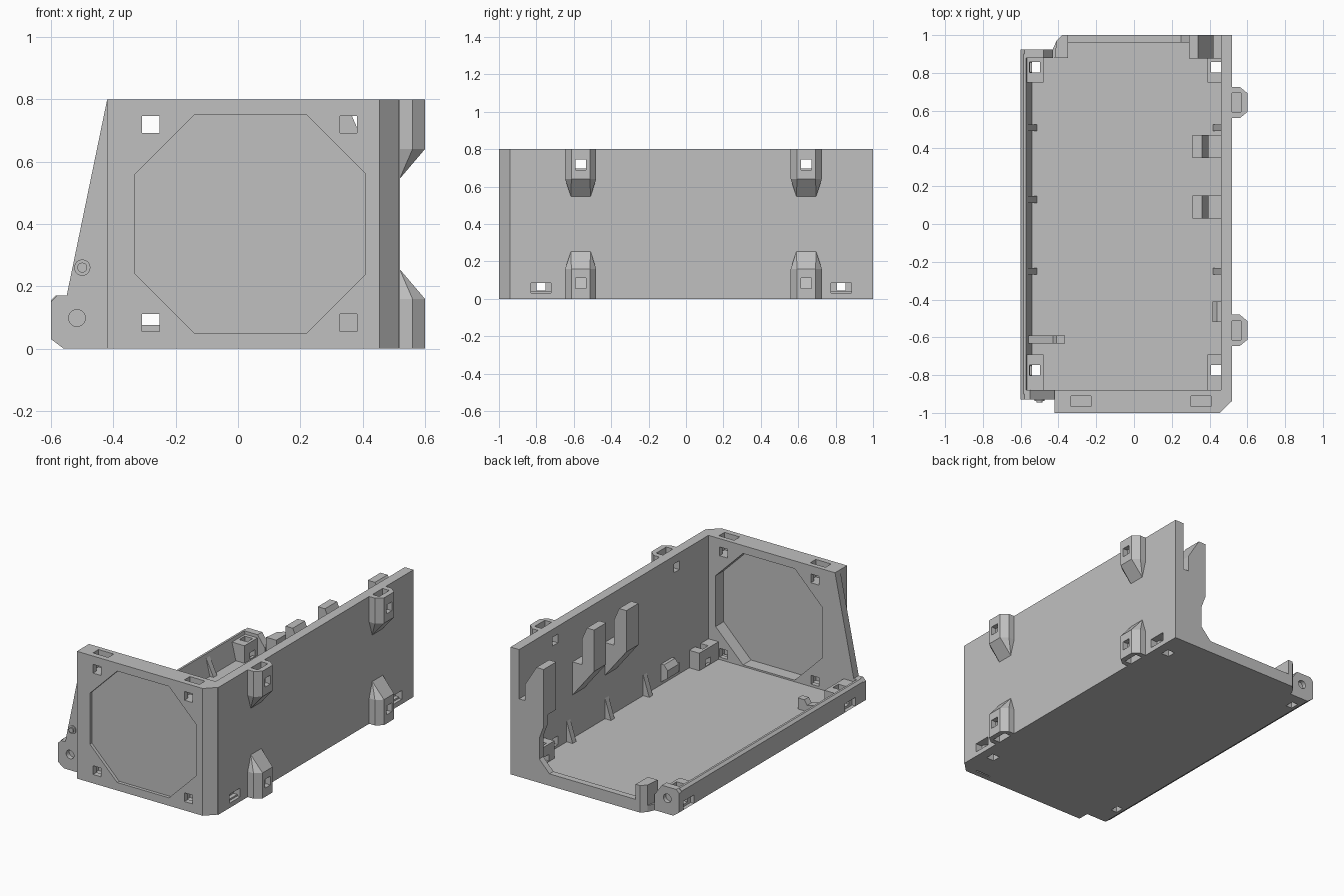
import bpy, bmesh, math
from mathutils import Vector

if "Cube" in bpy.data.objects:
    bpy.data.objects.remove(bpy.data.objects["Cube"])

grey = bpy.data.materials.new("plain_grey")
grey.use_nodes = True
colour = (0.53, 0.53, 0.53, 1)
grey.diffuse_color = colour
grey.node_tree.nodes["Principled BSDF"].inputs["Base Color"].default_value = colour


def make(name, bm):
    bmesh.ops.recalc_face_normals(bm, faces=bm.faces)
    mesh = bpy.data.meshes.new(name)
    bm.to_mesh(mesh)
    bm.free()
    mesh.materials.append(grey)
    ob = bpy.data.objects.new(name, mesh)
    bpy.context.collection.objects.link(ob)
    return ob


def prism(name, pts, axis, lo, hi):
    """Extrude a 2D outline along an axis: z takes (x, y), y takes (x, z)."""
    bm = bmesh.new()
    place = (lambda a, b: (a, b, lo)) if axis == "z" else (lambda a, b: (a, lo, b))
    face = bm.faces.new([bm.verts.new(place(a, b)) for a, b in pts])
    new = bmesh.ops.extrude_face_region(bm, geom=[face])["geom"]
    step = Vector((0, 0, hi - lo)) if axis == "z" else Vector((0, hi - lo, 0))
    bmesh.ops.translate(bm, vec=step, verts=[v for v in new if isinstance(v, bmesh.types.BMVert)])
    return make(name, bm)


def box(name, x0, x1, y0, y1, z0, z1):
    return prism(name, [(x0, y0), (x1, y0), (x1, y1), (x0, y1)], "z", z0, z1)


def disc(name, x, z, r, y0, y1):
    ring = [i * math.tau / 24 for i in range(24)]
    return prism(name, [(x + r * math.cos(a), z + r * math.sin(a)) for a in ring], "y", y0, y1)


def hull(name, pts):
    bm = bmesh.new()
    for p in pts:
        bm.verts.new(p)
    bmesh.ops.convex_hull(bm, input=bm.verts)
    bmesh.ops.dissolve_limit(bm, angle_limit=0.01, verts=bm.verts, edges=bm.edges)
    return make(name, bm)


def cut(ob, cutters):
    """Subtract the cutters from a part, bake the result and drop the cutters."""
    for c in cutters:
        c.hide_render = True
        m = ob.modifiers.new("cut", "BOOLEAN")
        m.operation, m.solver, m.object = "DIFFERENCE", "EXACT", c
    bpy.context.view_layer.update()
    baked = bpy.data.meshes.new_from_object(ob.evaluated_get(bpy.context.evaluated_depsgraph_get()))
    ob.modifiers.clear()
    ob.data = baked
    for c in cutters:
        bpy.data.objects.remove(c)


NUT_Y = (-0.775, 0.83)      # corner fastenings along the base
BOSS_Y = (-0.563, 0.643)    # outer bosses on the side wall
HOLE_X = (-0.28, 0.355)     # corner fastenings in the front wall
H = 0.0275                  # half width of the small square holes


def floor_holes():
    return [box("cutter", x - H, x + H, y - H, y + H, -0.1, 0.3)
            for x in (-0.525, 0.435) for y in NUT_Y]


def side_slots():
    out = []
    for y in NUT_Y:
        out.append(box("cutter", -0.7, 0.7, y - 0.024, y + 0.024, 0.045, 0.085))
        for x0, x1 in ((-0.65, -0.575), (0.475, 0.6)):
            out.append(box("cutter", x0, x1, y - 0.054, y + 0.054, 0.03, 0.085))
    return out


# Base plate
floor = prism("floor", [(-0.42, -0.99), (0.5, -0.95), (0.5, 0.99), (-0.38, 0.99), (-0.41, 0.97),
                        (-0.43, 0.925), (-0.56, 0.91), (-0.56, -0.91), (-0.42, -0.93)], "z", 0, 0.04)
cut(floor, floor_holes())

# Low lip along the open side
lip = prism("side_lip", [(-0.56, 0), (-0.6, 0.03), (-0.6, 0.155), (-0.585, 0.17), (-0.572, 0.17),
                         (-0.54, 0.04), (-0.54, 0)], "y", -0.9, 0.9)
cut(lip, side_slots())

# Tall side wall with nut slots and windows
wall = box("side_wall", 0.46, 0.52, -0.94, 1, 0, 0.8)
windows = [box("cutter", 0.4, 0.7, y - H, y + H, z - H, z + H) for y in BOSS_Y for z in (0.083, 0.723)]
cut(wall, side_slots() + windows)

# Outer bosses, mirrored top to bottom
for y in BOSS_Y:
    for place in ("lower", "upper"):
        def fz(z):
            return z if place == "lower" else 0.8 - z
        outline = [(0.51, -0.083), (0.56, -0.083), (0.6, -0.05), (0.6, 0.05), (0.56, 0.083), (0.51, 0.083)]
        pts = [(x, y + d, fz(z)) for x, d in outline for z in (0, 0.16)]
        pts += [(0.519, y + s * 0.052, fz(0.255)) for s in (-1, 1)]
        boss = hull(place + "_boss", pts)
        za, zb = sorted((fz(-0.02), fz(0.13)))
        zc, zd = sorted((fz(0.055), fz(0.11)))
        cut(boss, [box("cutter", 0.515, 0.567, y - 0.05, y + 0.05, za, zb),
                   box("cutter", 0.45, 0.7, y - H, y + H, zc, zd)])

# Front wall with octagonal panel recessed from both faces
OCT = [(-0.14, 0.05), (0.22, 0.05), (0.41, 0.24), (0.41, 0.56),
       (0.22, 0.75), (-0.14, 0.75), (-0.33, 0.56), (-0.33, 0.24)]
front = prism("front_wall", [(-0.42, -0.88), (-0.42, -1), (0.455, -1), (0.52, -0.935), (0.52, -0.88)],
              "z", 0, 0.8)
cutters = [prism("cutter", OCT, "y", -1.1, -0.98), prism("cutter", OCT, "y", -0.96, -0.8)]
for x in HOLE_X:
    for z in (0.083, 0.72):
        cutters.append(box("cutter", x - H, x + H, -1.1, -0.8, z - H, z + H))
    for z0, z1 in ((-0.1, 0.115), (0.69, 0.9)):
        cutters.append(box("cutter", x - 0.053, x + 0.053, -0.965, -0.91, z0, z1))
cut(front, cutters)

# Slanted cheek beside the front wall, with pin and blind hole
cheek = prism("front_cheek", [(-0.42, 0), (-0.42, 0.8), (-0.55, 0.17), (-0.58, 0.17), (-0.6, 0.15),
                              (-0.6, 0.03), (-0.56, 0)], "y", -0.93, -0.88)
cut(cheek, [disc("cutter", -0.517, 0.098, 0.027, -1, -0.9)])
disc("cheek_pin", -0.5, 0.26, 0.026, -0.937, -0.9)
disc("cheek_pin_tip", -0.5, 0.26, 0.016, -0.945, -0.9)

# Back lug and short post
lug = prism("back_lug", [(-0.43, 0), (-0.43, 0.1), (-0.48, 0.17), (-0.58, 0.17), (-0.6, 0.15),
                         (-0.6, 0.03), (-0.56, 0)], "y", 0.88, 0.925)
cut(lug, [disc("cutter", -0.517, 0.098, 0.027, 0.9, 1)])
prism("back_post", [(-0.42, 0.88), (-0.35, 0.88), (-0.35, 1), (-0.38, 1), (-0.41, 0.97)], "z", 0, 0.17)

# Back frame: low sill, tapering upright and hook
prism("back_frame", [(-0.38, 0), (0.5, 0), (0.5, 0.49), (0.42, 0.49), (0.42, 0.59), (0.34, 0.72),
                     (0.29, 0.72), (0.29, 0.36), (0.32, 0.28), (0.32, 0.15), (0.25, 0.075),
                     (-0.38, 0.075)], "y", 0.96, 1)
prism("back_hook", [(0.48, 0.3), (0.48, 0.49), (0.42, 0.49), (0.42, 0.59), (0.34, 0.72),
                    (0.29, 0.72), (0.29, 0.42)], "y", 0.875, 0.999)

# Hooks inside the side wall
for y in (0.09, 0.41):
    prism("cable_hook", [(0.47, 0.3), (0.31, 0.5), (0.31, 0.76), (0.36, 0.76), (0.395, 0.68),
                         (0.395, 0.52), (0.47, 0.52)], "y", y - 0.06, y + 0.06)

# Corner blocks on the floor
for x0, x1 in ((-0.575, -0.48), (0.39, 0.47)):
    for y0, y1 in ((-0.89, -0.69), (0.75, 0.885)):
        cut(box("corner_block", x0, x1, y0, y1, 0.03, 0.15), floor_holes() + side_slots())

# Gussets along both sides
for y in (-0.25, 0.13, 0.51):
    prism("wall_gusset", [(0.47, 0.03), (0.47, 0.2), (0.415, 0.03)], "y", y - 0.018, y + 0.018)
    prism("lip_gusset", [(-0.575, 0.03), (-0.575, 0.165), (-0.51, 0.03)], "y", y - 0.018, y + 0.018)

# Small stop and floor clip
prism("wall_stop", [(0.47, 0.05), (0.47, 0.17), (0.44, 0.17), (0.415, 0.14), (0.415, 0.09)],
      "y", -0.52, -0.41)
prism("floor_clip", [(-0.58, 0.03), (-0.58, 0.12), (-0.43, 0.08), (-0.41, 0.11), (-0.365, 0.11),
                     (-0.365, 0.03)], "y", -0.633, -0.59)
